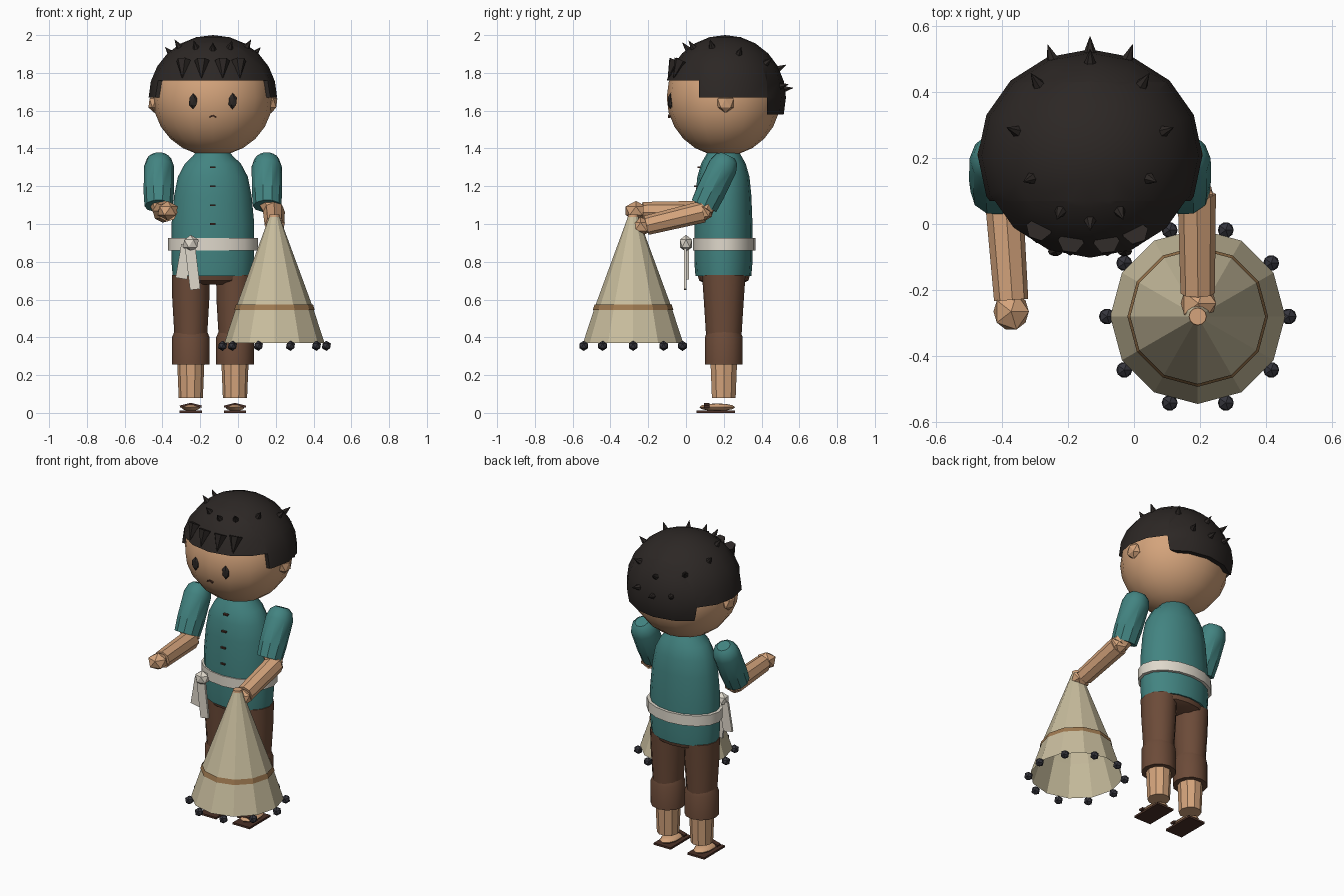
import bpy, bmesh
from math import cos, sin, pi, sqrt, radians
from mathutils import Vector, Matrix

if "Cube" in bpy.data.objects:
    bpy.data.objects.remove(bpy.data.objects["Cube"])

CX, CY = -0.133, 0.2      # body axis


def mat(name, rgb):
    m = bpy.data.materials.new(name)
    m.diffuse_color = (*rgb, 1)
    m.use_nodes = True
    m.node_tree.nodes["Principled BSDF"].inputs["Base Color"].default_value = m.diffuse_color
    return m


SKIN = mat("skin", (0.66, 0.37, 0.20))
TEAL = mat("teal_cloth", (0.055, 0.23, 0.22))
BROWN = mat("brown_cloth", (0.15, 0.07, 0.04))
HAIR = mat("hair", (0.025, 0.02, 0.018))
NET = mat("net", (0.58, 0.51, 0.34))
SASH = mat("sash", (0.74, 0.69, 0.60))
BAND = mat("rope", (0.34, 0.19, 0.08))
LEAD = mat("lead", (0.035, 0.035, 0.045))
SOLE = mat("sole", (0.07, 0.03, 0.02))


def finish(name, bm, m, smooth=True):
    bmesh.ops.recalc_face_normals(bm, faces=bm.faces)
    me = bpy.data.meshes.new(name)
    bm.to_mesh(me)
    bm.free()
    me.materials.append(m)
    ob = bpy.data.objects.new(name, me)
    bpy.context.collection.objects.link(ob)
    if smooth:
        bpy.ops.object.select_all(action='DESELECT')
        ob.select_set(True)
        bpy.context.view_layer.objects.active = ob
        bpy.ops.object.shade_smooth_by_angle(angle=radians(35))
    return ob


def lathe(name, prof, m, at, axis=(0, 0, 1), n=16, caps=True, smooth=True):
    """Rings (height, rx[, ry]) stacked along an axis."""
    bm = bmesh.new()
    q = Vector((0, 0, 1)).rotation_difference(Vector(axis).normalized())
    rings = []
    for p in prof:
        h, rx, ry = p[0], p[1], p[-1]
        rings.append([bm.verts.new(Vector(at) + q @ Vector(
            (rx * cos(2 * pi * i / n), ry * sin(2 * pi * i / n), h))) for i in range(n)])
    for a, b in zip(rings, rings[1:]):
        for i in range(n):
            bm.faces.new((a[i], a[(i + 1) % n], b[(i + 1) % n], b[i]))
    if caps:
        bm.faces.new(rings[0])
        bm.faces.new(rings[-1])
    return finish(name, bm, m, smooth)


def limb(name, a, b, r1, r2, m, n=8):
    a, b = Vector(a), Vector(b)
    return lathe(name, [(0, r1), ((b - a).length, r2)], m, a, b - a, n)


def ball(name, at, r, m, seg=16, rings=12):
    bm = bmesh.new()
    bmesh.ops.create_uvsphere(bm, u_segments=seg, v_segments=rings, radius=1,
                              matrix=Matrix.LocRotScale(Vector(at), None, Vector(r)))
    return finish(name, bm, m)


def gem(name, at, r, m):
    bm = bmesh.new()
    bmesh.ops.create_icosphere(bm, subdivisions=1, radius=1,
                               matrix=Matrix.LocRotScale(Vector(at), None, Vector(r)))
    return finish(name, bm, m, False)


def box(name, at, size, m, tilt=0):
    bm = bmesh.new()
    bmesh.ops.create_cube(bm, size=1, matrix=Matrix.Translation(at)
                          @ Matrix.Rotation(tilt, 4, 'Y') @ Matrix.Diagonal((*size, 1)))
    return finish(name, bm, m, False)


# head, ears, eyes, mouth
ball("head", (CX, CY, 1.67), (0.318, 0.302, 0.31), SKIN)
for s in (-1, 1):
    gem("ear", (CX + s * 0.31, 0.21, 1.64), (0.035, 0.05, 0.052), SKIN)
    gem("eye", (CX + s * 0.105, -0.083, 1.65), (0.025, 0.016, 0.043), HAIR)
    box("mouth", (CX + s * 0.009, -0.088, 1.57), (0.022, 0.012, 0.008), SOLE, s * 0.5)

# hair: stepped cap cut from one ellipsoid
HC, HR = Vector((CX, 0.207, 1.67)), Vector((0.34, 0.322, 0.33))


def hair_piece(name, y0, y1, z0):
    bm = bmesh.new()
    bmesh.ops.create_uvsphere(bm, u_segments=16, v_segments=12, radius=1,
                              matrix=Matrix.LocRotScale(HC, None, HR))
    for co, no in (((0, y0, 0), (0, 1, 0)), ((0, y1, 0), (0, -1, 0)), ((0, 0, z0), (0, 0, 1))):
        res = bmesh.ops.bisect_plane(bm, geom=bm.verts[:] + bm.edges[:] + bm.faces[:],
                                     plane_co=co, plane_no=no, clear_inner=True)
        edges = [e for e in res['geom_cut'] if isinstance(e, bmesh.types.BMEdge)]
        if edges:
            bmesh.ops.holes_fill(bm, edges=edges, sides=0)
    finish(name, bm, HAIR)


hair_piece("hair_front", -1, 0.07, 1.76)
hair_piece("hair_sides", 0.07, 0.43, 1.67)
hair_piece("hair_back", 0.43, 1, 1.58)

# hair spikes
spots = [(0, 0.285), (0, 0.319), (0, -0.2)]
for x, y in ((0.16, 0.22), (0.225, 0.075), (0.18, -0.07), (0.09, -0.17), (0.115, 0.297)):
    spots += [(x, y), (-x, y)]
for x, y in spots:
    z = HR.z * sqrt(max(0, 1 - (x / HR.x) ** 2 - (y / HR.y) ** 2))
    nrm = Vector((x / HR.x ** 2, y / HR.y ** 2, z / HR.z ** 2)).normalized()
    lathe("hair_spike", [(-0.02, 0.024), (0.042, 0.001)], HAIR, HC + Vector((x, y, z)), nrm, 6)
for x in (-0.155, -0.058, 0.05, 0.137):
    y = -HR.y * sqrt(1 - (x / HR.x) ** 2 - 0.3)
    lathe("fringe_spike", [(0, 0.04), (0.1, 0.002)], HAIR,
          (CX + x, HC.y + y + 0.004, 1.865), (x * 0.5, -0.45, -1), 6)

# torso, neck, buttons, hips
lathe("neck", [(1.3, 0.07), (1.42, 0.07)], SKIN, (CX, CY, 0), n=10)
lathe("shirt", [(0.725, 0.213, 0.148), (0.8, 0.219, 0.154), (1.0, 0.219, 0.154),
                (1.15, 0.205, 0.148), (1.25, 0.185, 0.138), (1.32, 0.148, 0.118),
                (1.36, 0.105, 0.095), (1.38, 0.09, 0.085)], TEAL, (CX, CY - 0.002, 0))
for z, y in ((1.3, 0.07), (1.2, 0.053), (1.1, 0.047), (1.0, 0.045)):
    box("button", (CX, y, z), (0.03, 0.02, 0.009), SOLE)
lathe("hips", [(0.68, 0.12, 0.09), (0.70, 0.19, 0.13), (0.74, 0.205, 0.142)], BROWN, (CX, CY, 0))

# sash with knot and tails
lathe("sash", [(0.86, 0.238, 0.166), (0.925, 0.238, 0.166)], SASH, (CX, 0.203, 0))
gem("sash_knot", (-0.25, 0.0, 0.897), (0.047, 0.038, 0.045), SASH)
box("sash_tail", (-0.285, 0.008, 0.80), (0.062, 0.014, 0.18), SASH, 0.17)
box("sash_tail", (-0.24, -0.004, 0.765), (0.055, 0.014, 0.225), SASH, -0.12)

# legs and sandals
for s in (-1, 1):
    x = CX + s * 0.117
    lathe("trouser_leg", [(0.38, 0.085, 0.092), (0.6, 0.098, 0.106), (0.73, 0.1, 0.115)],
          BROWN, (x, CY, 0), n=12)
    lathe("trouser_cuff", [(0.255, 0.1, 0.1), (0.4, 0.1, 0.1), (0.44, 0.082, 0.085)],
          BROWN, (x, CY, 0), n=12)
    lathe("shin", [(0.078, 0.064, 0.066), (0.27, 0.072, 0.074)], SKIN, (x, CY, 0), n=10)
    ball("foot", (x, 0.165, 0.03), (0.053, 0.095, 0.02), SKIN, 10, 6)
    box("sandal_sole", (x, 0.157, 0.006), (0.118, 0.205, 0.012), SOLE)
    for t in (-1, 1):
        box("sandal_strap", (x + t * 0.028, 0.11, 0.04), (0.06, 0.03, 0.012), SOLE, t * 0.25)

# arms bent forward
ARMS = ((-1, (-0.395, 0.09, 1.065), (-0.372, -0.23, 1.065), (-0.372, -0.265, 1.07)),
        (1, (0.19, 0.09, 1.065), (0.193, -0.21, 0.993), (0.195, -0.24, 0.985)))
for s, elbow, wrist, hand in ARMS:
    top = Vector((CX + s * 0.285, 0.215, 1.345))
    bottom = Vector((CX + s * 0.287, 0.095, 1.095))
    lathe("sleeve", [(-0.02, 0.04), (0.0, 0.065), (0.045, 0.08), (0.2, 0.08),
                     ((bottom - top).length, 0.075)], TEAL, top, bottom - top, 10)
    limb("upper_arm", bottom + Vector((0, 0.02, 0.04)), elbow, 0.058, 0.052, SKIN)
    gem("elbow", elbow, (0.056, 0.056, 0.056), SKIN)
    limb("forearm", elbow, wrist, 0.058, 0.052, SKIN)
    gem("hand", hand, (0.06, 0.064, 0.052), SKIN)

# weighted throwing net: open cone, rope band, ring of weights
NX, NY = 0.193, -0.28
lathe("net_cone", [(0.37, 0.265), (0.56, 0.203), (1.045, 0.025)], NET, (NX, NY, 0),
      n=12, caps=False, smooth=False)
lathe("net_tip", [(1.02, 0.03), (1.05, 0.026)], SKIN, (NX, NY, 0), n=12)
lathe("net_rope", [(0.545, 0.213), (0.575, 0.204)], BAND, (NX, NY, 0),
      n=12, caps=False, smooth=False)
for i in range(10):
    a = 2 * pi * i / 10
    gem("net_weight", (NX + 0.275 * cos(a), NY + 0.275 * sin(a), 0.355), (0.027,) * 3, LEAD)
